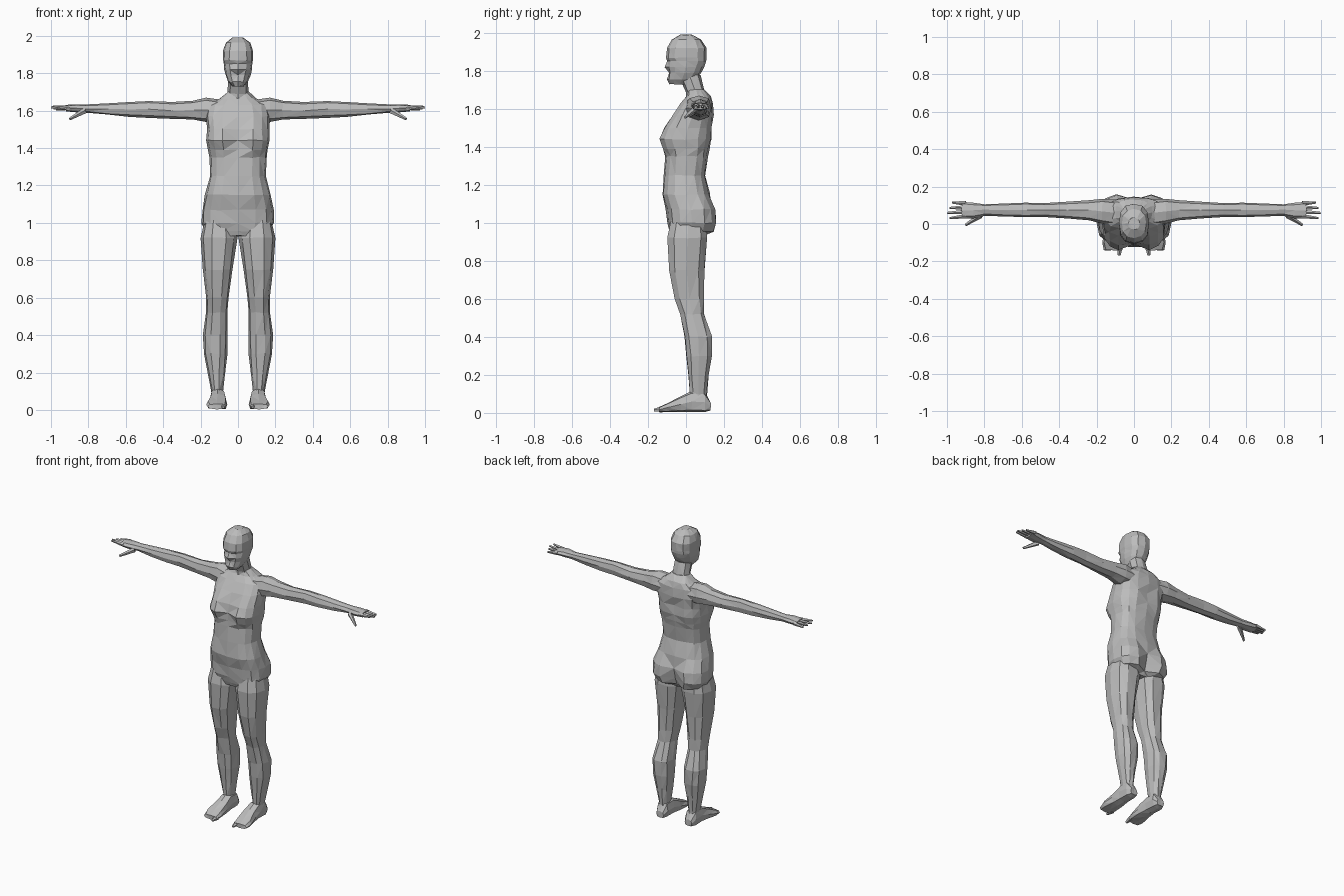
import bpy
import bmesh
import math
import random
from mathutils import Vector

random.seed(4)
default_cube = bpy.data.objects.get("Cube")
if default_cube:
    bpy.data.objects.remove(default_cube, do_unlink=True)

# One plain grey for the whole figure
GREY = (0.5, 0.5, 0.5, 1)
skin = bpy.data.materials.new("plain grey")
skin.use_nodes = True
skin.diffuse_color = GREY
skin.node_tree.nodes["Principled BSDF"].inputs["Base Color"].default_value = GREY


def finish(name, bm, mirrored, jitter):
    """Roughen slightly, triangulate into flat facets and link the part."""
    for vert in bm.verts:
        vert.co += Vector([random.uniform(-jitter, jitter) for axis in "xyz"])
    bmesh.ops.triangulate(bm, faces=bm.faces[:], quad_method="SHORT_EDGE")
    bmesh.ops.recalc_face_normals(bm, faces=bm.faces[:])
    mesh = bpy.data.meshes.new(name)
    bm.to_mesh(mesh)
    bm.free()
    mesh.materials.append(skin)
    part = bpy.data.objects.new(name, mesh)
    bpy.context.collection.objects.link(part)
    if mirrored:
        mirror = part.modifiers.new("mirror", "MIRROR")
        mirror.use_mirror_merge = False
    return part


def loft(name, order, stations, sides=8, power=0.8, mirrored=True, jitter=0.003):
    """Skin rounded sections. Each station is the position along the axis,
    the two limits across, then the two limits in depth. Optional extras
    push the middle of the low and the high depth side inwards.
    The order string gives the along, across and depth axes."""
    bm = bmesh.new()
    slots = ["xyz".index(letter) for letter in order]
    rings = []
    for along, left, right, low, high, *clefts in stations:
        ring = []
        for i in range(sides):
            angle = math.tau * i / sides
            c, s = math.cos(angle), math.sin(angle)
            across = math.copysign(abs(c) ** power, c)
            depth = math.copysign(abs(s) ** power, s)
            point = Vector()
            point[slots[0]] = along
            point[slots[1]] = (left + right + across * (right - left)) / 2
            point[slots[2]] = (low + high + depth * (high - low)) / 2
            if clefts and abs(c) < 0.01:
                point[slots[2]] += clefts[0] if s < 0 else -clefts[1]
            ring.append(bm.verts.new(point))
        rings.append(ring)
    for lower, upper in zip(rings, rings[1:]):
        for i in range(sides):
            j = (i + 1) % sides
            bm.faces.new((lower[i], lower[j], upper[j], upper[i]))
    bm.faces.new(rings[0])
    bm.faces.new(rings[-1])
    return finish(name, bm, mirrored, jitter)


def symmetric(rows):
    """Turn a half width into left and right limits."""
    return [(z, -half, half, *rest) for z, half, *rest in rows]


def digit(name, start, end, thick):
    """A tapering four-sided finger, thumb or toe between two points."""
    bm = bmesh.new()
    start, end = Vector(start), Vector(end)
    span = end - start
    bmesh.ops.create_cone(bm, cap_ends=True, segments=5, radius1=thick,
                          radius2=thick * 0.45, depth=span.length)
    turn = span.to_track_quat("Z", "Y")
    for vert in bm.verts:
        vert.co = turn @ vert.co + (start + end) / 2
    return finish(name, bm, True, 0.001)


# Torso from the crotch to the base of the neck
loft("torso", "zxy", symmetric([
    (0.93, 0.09, -0.08, 0.09),
    (0.955, 0.17, -0.09, 0.15, 0, 0.05),
    (1, 0.195, -0.1, 0.168, 0, 0.05),
    (1.07, 0.192, -0.105, 0.16, 0, 0.03),
    (1.15, 0.175, -0.125, 0.125),
    (1.25, 0.15, -0.115, 0.1),
    (1.35, 0.152, -0.11, 0.115),
    (1.39, 0.16, -0.125, 0.125, 0.02, 0),
    (1.44, 0.168, -0.15, 0.14, 0.04, 0.01),
    (1.5, 0.165, -0.12, 0.14, 0.02, 0.01),
    (1.57, 0.17, -0.07, 0.145),
    (1.63, 0.16, -0.03, 0.14),
    (1.665, 0.1, 0, 0.13),
    (1.7, 0.055, 0.01, 0.095),
]), sides=16, power=0.75, mirrored=False)

# Neck and head with chin, nose and brow
loft("neck", "zxy", symmetric([
    (1.64, 0.085, 0, 0.13),
    (1.69, 0.057, 0, 0.1),
    (1.78, 0.055, -0.04, 0.075),
]), mirrored=False)
loft("head", "zxy", symmetric([
    (1.73, 0.03, -0.085, 0.02),
    (1.755, 0.052, -0.1, 0.055),
    (1.79, 0.067, -0.095, 0.08, 0.005, 0),
    (1.82, 0.074, -0.1, 0.095, -0.014, 0),
    (1.85, 0.077, -0.092, 0.105, -0.006, 0),
    (1.87, 0.08, -0.106, 0.108),
    (1.92, 0.081, -0.1, 0.108),
    (1.965, 0.065, -0.075, 0.08),
    (1.99, 0.03, -0.03, 0.035),
]), sides=12, mirrored=False, jitter=0.002)

# Legs, thigh to ankle
loft("leg", "zxy", [
    (1.02, 0.02, 0.18, -0.08, 0.11),
    (0.92, 0.004, 0.198, -0.102, 0.115),
    (0.75, 0.03, 0.186, -0.092, 0.102),
    (0.6, 0.05, 0.172, -0.06, 0.095),
    (0.52, 0.058, 0.17, -0.03, 0.1),
    (0.4, 0.055, 0.186, -0.01, 0.14),
    (0.3, 0.058, 0.18, 0, 0.138),
    (0.2, 0.07, 0.163, 0.01, 0.122),
    (0.1, 0.08, 0.143, 0.02, 0.11),
    (0.03, 0.08, 0.14, 0.03, 0.11),
], sides=10)

# Feet, heel to toe
loft("foot", "yxz", [
    (0.13, 0.08, 0.135, 0.012, 0.055),
    (0.1, 0.068, 0.148, 0.004, 0.11),
    (0.03, 0.067, 0.148, 0.004, 0.115),
    (-0.03, 0.06, 0.155, 0.004, 0.085),
    (-0.1, 0.055, 0.17, 0.004, 0.05),
    (-0.14, 0.06, 0.16, 0.004, 0.032),
], power=0.65, jitter=0.002)
digit("big_toe", (0.075, -0.12, 0.02), (0.08, -0.168, 0.014), 0.017)

# Arms, shoulder to wrist and palm
loft("arm", "xyz", [
    (0.1, -0.01, 0.13, 1.54, 1.66),
    (0.17, 0, 0.135, 1.54, 1.67),
    (0.24, 0.02, 0.128, 1.553, 1.655),
    (0.35, 0.03, 0.12, 1.557, 1.645),
    (0.48, 0.038, 0.112, 1.562, 1.652),
    (0.58, 0.036, 0.115, 1.568, 1.648),
    (0.7, 0.04, 0.108, 1.578, 1.64),
    (0.8, 0.045, 0.105, 1.588, 1.632),
    (0.86, 0.03, 0.115, 1.592, 1.635),
    (0.92, 0.03, 0.12, 1.597, 1.63),
], jitter=0.002)

# Four fingers fanned across the palm, and the thumb
for i, name in enumerate(["index", "middle", "ring", "little"]):
    spread = (i - 1.4) * 0.023
    reach = 0.998 - 0.012 * abs(i - 1)
    digit(name + "_finger", (0.9, 0.074 + spread, 1.614),
          (reach, 0.07 + spread * 1.2, 1.624 - 0.006 * i), 0.013)
digit("thumb", (0.82, 0.045, 1.6), (0.9, -0.005, 1.555), 0.016)
